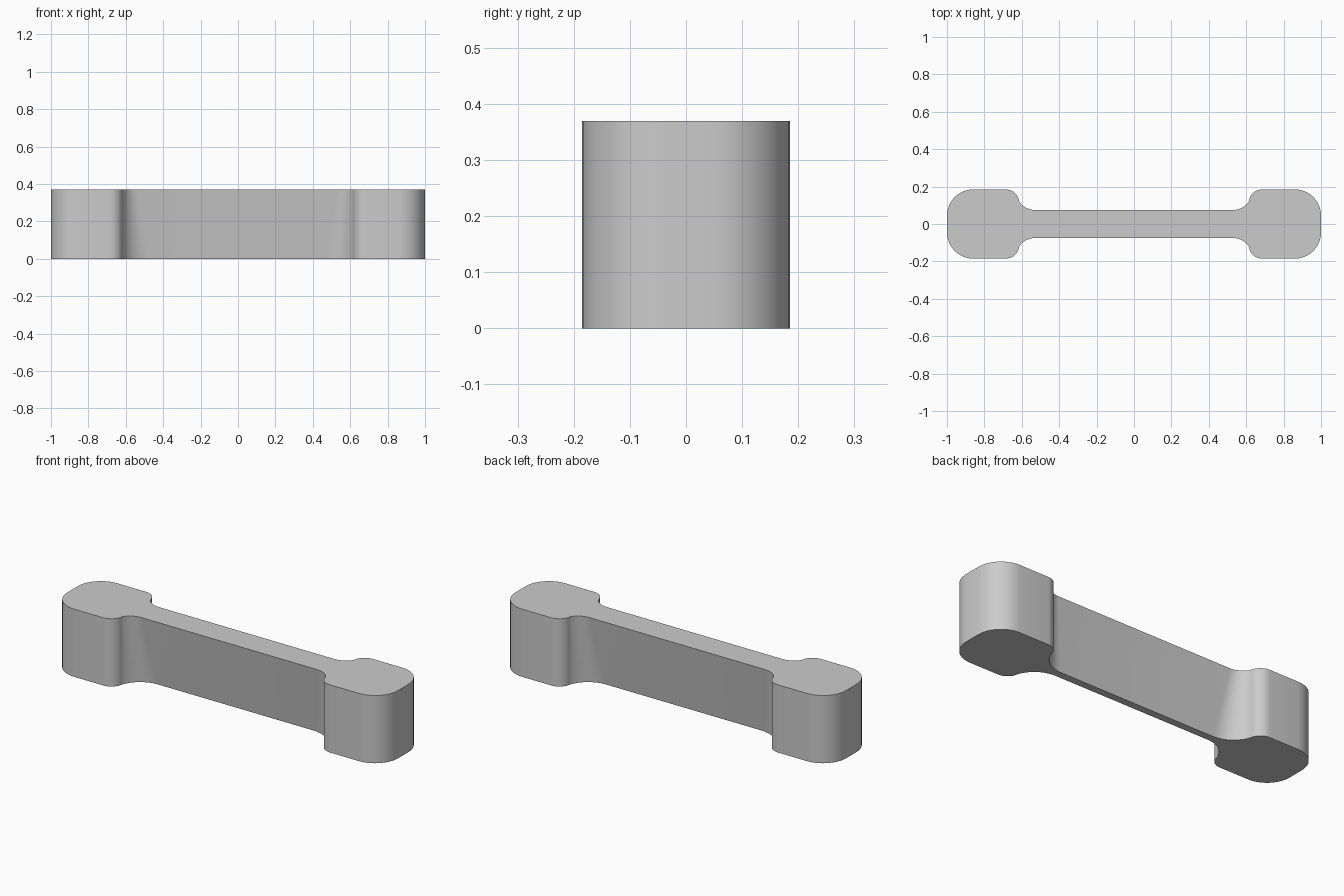
import bpy
import bmesh
import math

cube = bpy.data.objects.get("Cube")
if cube:
    bpy.data.objects.remove(cube, do_unlink=True)

HEIGHT = 0.37
HALF_WIDTH = 0.185   # half width of the rounded ends
NECK = (0.615, 0.122)  # where the fillet meets the end


def arc(cx, cy, r, a0, a1, steps=10):
    """Points on a circle from angle a0 to a1 in degrees."""
    angles = [math.radians(a0 + (a1 - a0) * i / steps) for i in range(steps + 1)]
    return [(cx + r * math.cos(a), cy + r * math.sin(a)) for a in angles]


def quarter(web_half, fillet_x):
    """Outline of one quarter, from the end tip to the web."""
    pts = arc(0.86, 0.045, 0.14, 0, 90)                     # end corner
    pts += arc(0.685, HALF_WIDTH - 0.0704, 0.0704, 90, 174)  # shoulder
    dx, dy = NECK[0] - fillet_x, NECK[1] - web_half
    r = (dx * dx + dy * dy) / (2 * dy)
    a = math.degrees(math.atan2(dy - r, dx))
    pts += arc(fillet_x, web_half + r, r, a, -90)[1:]        # concave fillet
    return pts


def outline(web_half, fillet_x):
    q = quarter(web_half, fillet_x)
    back = q + [(-x, y) for x, y in reversed(q)]
    return back + [(-x, -y) for x, y in back]


# Link bar: the web tapers towards the bottom, the ends stay upright
bm = bmesh.new()
low = [bm.verts.new((x, y, 0)) for x, y in outline(0.02, 0.47)]
high = [bm.verts.new((x, y, HEIGHT)) for x, y in outline(0.075, 0.53)]
n = len(low)
for i in range(n):
    j = (i + 1) % n
    bm.faces.new((low[i], low[j], high[j], high[i]))
bm.faces.new(high)
bm.faces.new(list(reversed(low)))
bmesh.ops.recalc_face_normals(bm, faces=bm.faces[:])

mesh = bpy.data.meshes.new("link_bar")
bm.to_mesh(mesh)
bm.free()
bar = bpy.data.objects.new("link_bar", mesh)
bpy.context.collection.objects.link(bar)

# Plain grey
grey = bpy.data.materials.new("light_grey")
grey.use_nodes = True
colour = (0.6, 0.6, 0.6, 1)
grey.diffuse_color = colour
for node in grey.node_tree.nodes:
    if node.type == 'BSDF_PRINCIPLED':
        node.inputs["Base Color"].default_value = colour
mesh.materials.append(grey)

bpy.ops.object.select_all(action='DESELECT')
bar.select_set(True)
bpy.context.view_layer.objects.active = bar
bpy.ops.object.shade_smooth_by_angle(angle=math.radians(35))
